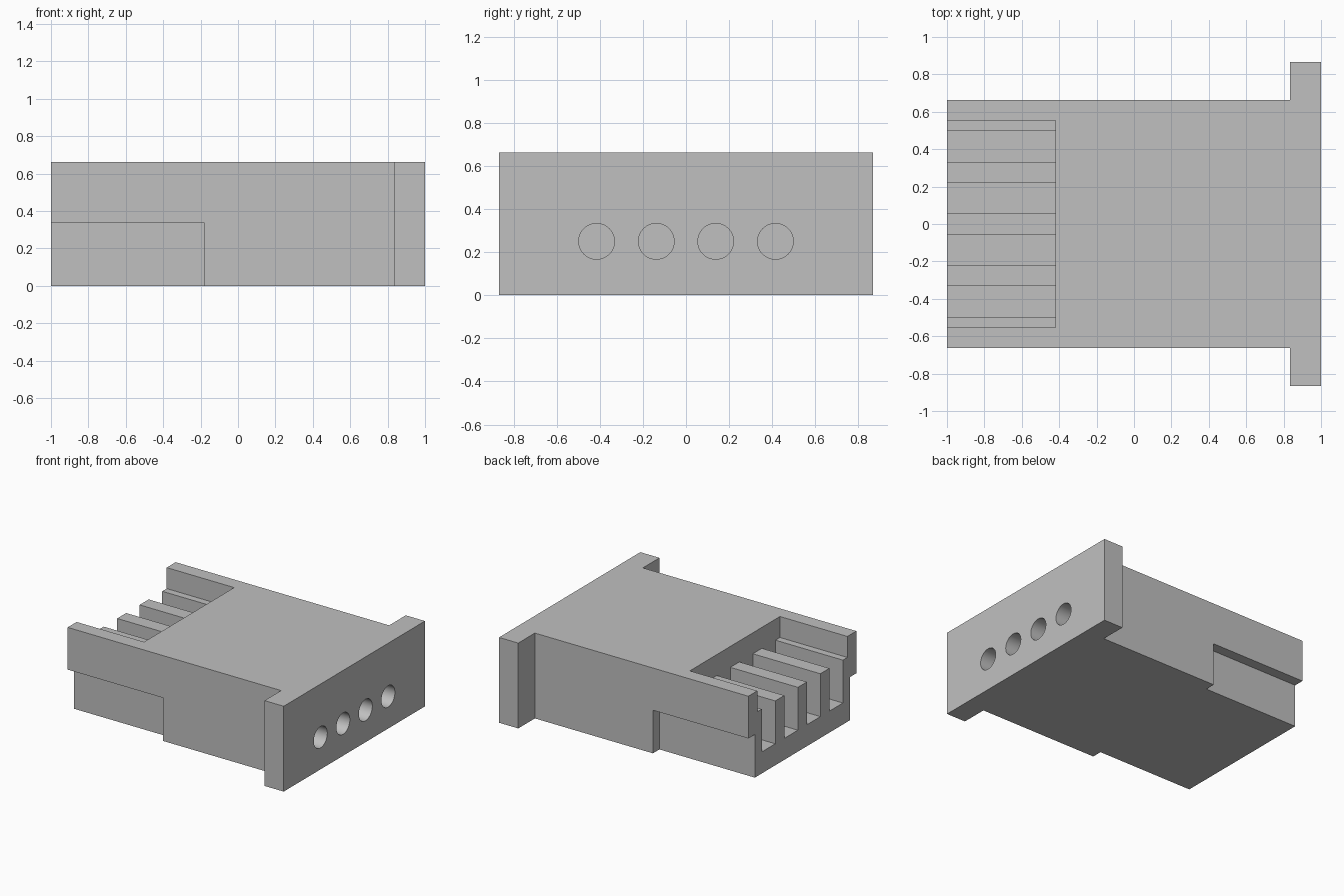
import bpy
import math

default_cube = bpy.data.objects.get("Cube")
if default_cube:
    bpy.data.objects.remove(default_cube, do_unlink=True)

# Main dimensions
HEIGHT = 0.663
HALF_WIDTH = 0.663
FLANGE_X = 0.835
POCKET_X = -0.42
SLOT_CENTRES = (-0.415, -0.138, 0.138, 0.415)
RADIUS = 0.083
EXTRA = 0.1  # how far cutters overshoot an open side

grey = bpy.data.materials.new("plain_grey")
grey.use_nodes = True
colour = (0.53, 0.53, 0.53, 1)
grey.diffuse_color = colour
grey.node_tree.nodes["Principled BSDF"].inputs["Base Color"].default_value = colour


def box(name, low, high):
    """Axis-aligned box between two corners."""
    bpy.ops.mesh.primitive_cube_add(size=1)
    obj = bpy.context.object
    obj.name = name
    for v in obj.data.vertices:
        v.co = [l if c < 0 else h for c, l, h in zip(v.co, low, high)]
    return obj


def cut(target, cutter):
    """Subtract a hidden cutter from the target and apply it."""
    mod = target.modifiers.new(cutter.name, 'BOOLEAN')
    mod.operation = 'DIFFERENCE'
    mod.solver = 'EXACT'
    mod.object = cutter
    cutter.hide_render = True
    bpy.context.view_layer.objects.active = target
    bpy.ops.object.modifier_apply(modifier=mod.name)
    bpy.data.objects.remove(cutter, do_unlink=True)


# Housing block joined to the wider end flange
housing = box("connector_housing", (-1, -HALF_WIDTH, 0), (0.9, HALF_WIDTH, HEIGHT))
flange = box("end_flange", (FLANGE_X, -0.867, 0), (1, 0.867, HEIGHT))
union = housing.modifiers.new("flange_union", 'BOOLEAN')
union.operation = 'UNION'
union.solver = 'EXACT'
union.object = flange
bpy.context.view_layer.objects.active = housing
bpy.ops.object.modifier_apply(modifier=union.name)
bpy.data.objects.remove(flange, do_unlink=True)

# Open pocket above the contact ribs
cut(housing, box("pocket", (-1 - EXTRA, -0.553, 0.5), (POCKET_X, 0.553, HEIGHT + EXTRA)))

# Lower side recesses
for side in (-1, 1):
    ys = sorted((side * 0.583, side * (HALF_WIDTH + EXTRA)))
    cut(housing, box("side_recess", (-1 - EXTRA, ys[0], -EXTRA), (-0.18, ys[1], 0.335)))

# Contact slots and the round wire holes behind them
for y in SLOT_CENTRES:
    cut(housing, box("slot", (-1 - EXTRA, y - RADIUS, 0.167), (POCKET_X, y + RADIUS, 0.6)))
    start, end = POCKET_X + 0.01, 1 + EXTRA
    bpy.ops.mesh.primitive_cylinder_add(
        vertices=48, radius=RADIUS, depth=end - start,
        location=((start + end) / 2, y, 0.25), rotation=(0, math.pi / 2, 0))
    hole = bpy.context.object
    hole.name = "wire_hole"
    cut(housing, hole)

# Finish: one colour, round holes smooth and edges sharp
housing.data.materials.clear()
housing.data.materials.append(grey)
for face in housing.data.polygons:
    face.material_index = 0
bpy.ops.object.select_all(action='DESELECT')
housing.select_set(True)
bpy.context.view_layer.objects.active = housing
bpy.ops.object.shade_smooth_by_angle(angle=math.radians(30))
